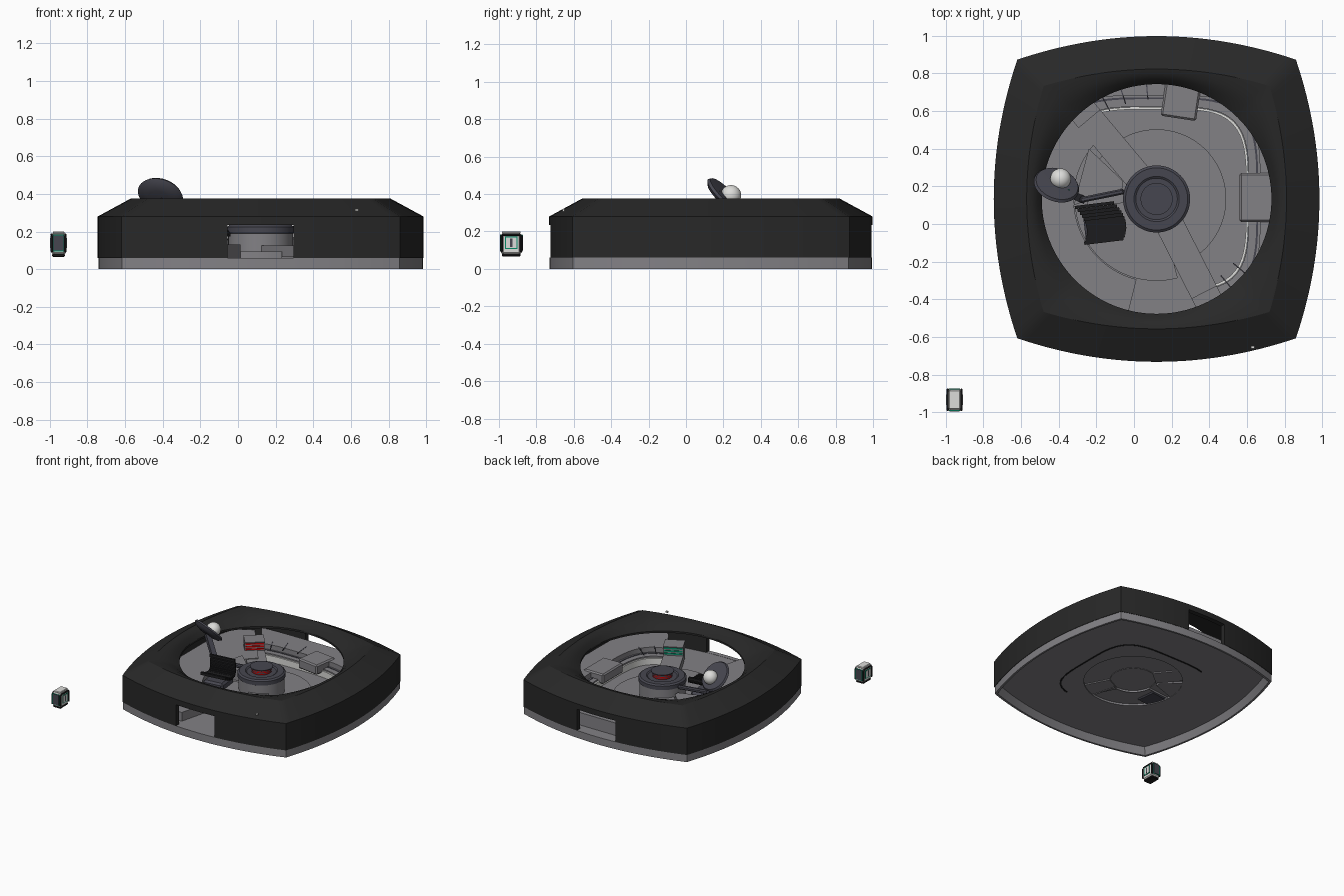
import bpy, bmesh, math
from mathutils import Vector, Matrix

if "Cube" in bpy.data.objects:
    bpy.data.objects.remove(bpy.data.objects["Cube"])

CX, CY = 0.12, 0.133          # centre of the station

def mat(name, c):
    m = bpy.data.materials.new(name)
    m.diffuse_color = (*c, 1)
    m.use_nodes = True
    m.node_tree.nodes["Principled BSDF"].inputs["Base Color"].default_value = m.diffuse_color
    return m

SHELL = mat("charcoal shell", (0.021, 0.021, 0.021))
GREY = mat("mid grey", (0.225, 0.22, 0.235))
SLATE = mat("blue slate", (0.062, 0.062, 0.08))
BLACK = mat("black", (0.012, 0.012, 0.013))
WHITE = mat("off white", (0.72, 0.72, 0.70))
RED = mat("red", (0.6, 0.0, 0.0))
GREEN = mat("green", (0.0, 0.25, 0.13))

def smooth_ob(ob):
    bpy.ops.object.select_all(action='DESELECT')
    ob.select_set(True)
    bpy.context.view_layer.objects.active = ob
    bpy.ops.object.shade_smooth_by_angle(angle=math.radians(30))

def finish(name, bm, m, smooth=True):
    bmesh.ops.recalc_face_normals(bm, faces=bm.faces)
    me = bpy.data.meshes.new(name)
    bm.to_mesh(me)
    bm.free()
    ob = bpy.data.objects.new(name, me)
    bpy.context.collection.objects.link(ob)
    me.materials.append(m)
    if smooth:
        smooth_ob(ob)
    return ob

def box(name, loc, size, m, rot=0.0, bevel=0.0, matrix=None):
    bm = bmesh.new()
    bmesh.ops.create_cube(bm, size=1)
    bmesh.ops.scale(bm, vec=size, verts=bm.verts)
    if bevel:
        bmesh.ops.bevel(bm, geom=bm.edges[:], offset=bevel, segments=1, affect='EDGES')
    bm.transform(matrix or Matrix.Translation(loc) @ Matrix.Rotation(rot, 4, 'Z'))
    return finish(name, bm, m, False)

def loft(name, loops, m, closed=True, bottom=False, top=False):
    """Skin equal-length point loops; closed joins last loop to first."""
    bm = bmesh.new()
    rows = [[bm.verts.new(p) for p in lp] for lp in loops]
    n = len(rows[0])
    pairs = list(zip(rows, rows[1:])) + ([(rows[-1], rows[0])] if closed else [])
    for a, b in pairs:
        for i in range(n):
            j = (i + 1) % n
            bm.faces.new((a[i], a[j], b[j], b[i]))
    if bottom:
        bm.faces.new(rows[0])
    if top:
        bm.faces.new(rows[-1])
    return finish(name, bm, m)

# outlines -----------------------------------------------------------------
def pillow(corner, mid, z):
    pts = []
    for k in range(4):
        for i in range(32):
            t = -1 + i / 16
            v = Vector((mid - (mid - corner) * t * t, corner * t, z))
            v.rotate(Matrix.Rotation(k * math.pi / 2, 3, 'Z'))
            pts.append(v + Vector((CX, CY, 0)))
    return pts

ANG = [math.atan2(p.y - CY, p.x - CX) for p in pillow(0.74, 0.87, 0)]

def circle(r, z):
    return [Vector((CX + r * math.cos(a), CY + r * math.sin(a), z)) for a in ANG]

def blend(a, b, f, z):
    return [Vector((*p.lerp(q, f).xy, z)) for p, q in zip(a, b)]

def rsq(h, n=4):
    return lambda a: h / (abs(math.cos(a)) ** n + abs(math.sin(a)) ** n) ** (1 / n)

def R(r):
    return lambda a: r

def sector(name, fin, fout, a0, a1, z0, z1, m, steps=48):
    """Slice between two polar outlines, standing on the floor (no underside)."""
    bm = bmesh.new()
    rows = []
    for i in range(steps + 1):
        a = math.radians(a0 + (a1 - a0) * i / steps)
        rows.append([bm.verts.new((CX + f(a) * math.cos(a), CY + f(a) * math.sin(a), z))
                     for f, z in ((fin, z0), (fin, z1), (fout, z1), (fout, z0))])
    for a, b in zip(rows, rows[1:]):
        for i in range(3):
            bm.faces.new((a[i], a[i + 1], b[i + 1], b[i]))
    bm.faces.new(rows[0])
    bm.faces.new(rows[-1])
    ob = finish(name, bm, m)
    if ob.data.polygons[1].normal.z < 0:
        ob.data.flip_normals()
    return ob

# outer shell with round roof opening and two doorways ------------------------
top, hole = pillow(0.60, 0.69, 0.375), circle(0.61, 0.31)
shell = loft("outer_shell", [
    pillow(0.74, 0.865, 0.06), pillow(0.74, 0.865, 0.28), top,
    blend(top, hole, 0.35, 0.369), blend(top, hole, 0.7, 0.346), hole,
    circle(0.61, 0.295), pillow(0.70, 0.825, 0.27), pillow(0.70, 0.825, 0.06)], SHELL)
cutter = box("doorway_cutter", (CX, CY, 0.1375), (0.35, 2.2, 0.195), SHELL)
cutter.hide_render = True
mod = shell.modifiers.new("doorways", 'BOOLEAN')
mod.object, mod.operation, mod.solver = cutter, 'DIFFERENCE', 'EXACT'
bpy.context.view_layer.objects.active = shell
bpy.ops.object.modifier_apply(modifier=mod.name)
smooth_ob(shell)
bpy.data.objects.remove(cutter)

# base skirt and floor
loft("base_skirt", [pillow(0.737, 0.862, 0), pillow(0.737, 0.862, 0.06),
                    pillow(0.70, 0.825, 0.06), pillow(0.722, 0.847, 0)], GREY)
loft("floor", [pillow(0.72, 0.845, 0.058), circle(0.37, 0.058), circle(0.37, 0.074)],
     GREY, False, False, True)

# centre table with a lit stack under a small cap
loft("table_pedestal", [circle(0.172, 0.07), circle(0.172, 0.19)], GREY, False)
loft("table_top", [circle(0.172, 0.19), circle(0.178, 0.193), circle(0.178, 0.225),
                   circle(0.165, 0.235), circle(0.12, 0.235), circle(0.11, 0.228)],
     SLATE, False, False, True)
for k in range(3):
    z = 0.233 + k * 0.013
    loft("table_light", [circle(0.075, z), circle(0.075, z + 0.007)], RED, False)
loft("table_cap", [circle(0.07, 0.228), circle(0.07, 0.267), circle(0.085, 0.267),
                   circle(0.085, 0.273)], SLATE, False, False, True)

# left raised deck, lower ledge and triangular counter
sector("left_deck", R(0.44), rsq(0.76, 6), 128, 256, 0.058, 0.13, GREY)
sector("left_ledge", R(0.17), R(0.435), 186, 285, 0.058, 0.095, GREY)
bm = bmesh.new()
tri = [(-0.24, 0.40), (-0.32, 0.10), (-0.06, 0.19), (-0.06, 0.23)]
f = bm.faces.new([bm.verts.new((x, y, 0.06)) for x, y in tri])
ex = bmesh.ops.extrude_face_region(bm, geom=[f])
bmesh.ops.translate(bm, vec=(0, 0, 0.10), verts=[v for v in ex["geom"] if isinstance(v, bmesh.types.BMVert)])
finish("corner_counter", bm, GREY, False)

# right hand couch: seat, back and light trim
sector("couch_seat", rsq(0.49), rsq(0.55), -58, 125, 0.058, 0.12, GREY)
sector("couch_back", rsq(0.55), rsq(0.76, 6), -58, 125, 0.058, 0.16, GREY)
sector("couch_trim", rsq(0.476), rsq(0.488), -58, 125, 0.058, 0.11, WHITE)
sector("couch_groove", rsq(0.53), rsq(0.54), -58, 125, 0.11, 0.123, SLATE)
under = sector("under_groove", rsq(0.455), rsq(0.465), -58, 125, 0.055, 0.0575, BLACK, 96)
under.data.flip_normals()
for a in (-50, -40, 95, 108, 118):
    r = math.radians(a)
    box("couch_seam", (CX + 0.6 * math.cos(r), CY + 0.6 * math.sin(r), 0.159),
        (0.14, 0.006, 0.006), SLATE, r)
box("side_table_back", (0.25, 0.66, 0.13), (0.19, 0.20, 0.08), GREY, -0.15, 0.01)
box("side_table_right", (0.65, 0.14, 0.13), (0.18, 0.26, 0.08), GREY, 0, 0.01)

# two low walkways ending in striped risers under the roof edge
for a, m in ((130, RED), (-63, GREEN)):
    r = math.radians(a)
    d = Vector((math.cos(r), math.sin(r), 0))
    c = Vector((CX, CY, 0))
    box("walkway", c + d * 0.38 + Vector((0, 0, 0.095)), (0.44, 0.15, 0.06), GREY, r)
    box("riser", c + d * 0.63 + Vector((0, 0, 0.135)), (0.10, 0.15, 0.13), GREY, r)
    box("riser_lip", c + d * 0.62 + Vector((0, 0, 0.203)), (0.13, 0.15, 0.008), GREY, r)
    for k in range(3):
        box("riser_stripe", c + d * 0.578 + Vector((0, 0, 0.14 + k * 0.022)),
            (0.006, 0.14, 0.011), m, r)

# slatted lounger
for i in range(13):
    t = i / 12
    box("lounger_slat", (-0.21 + 0.14 * t * (1 - t) + 0.05 * t, 0.10 - 0.19 * t,
                         0.15 + 0.11 * (1 - t) ** 2 + 0.05 * t * t),
        (0.21, 0.017, 0.022), BLACK, 0.12)
box("lounger_base", (-0.18, 0.0, 0.105), (0.17, 0.18, 0.08), SLATE, 0.12, 0.015)
box("lounger_arm", (-0.17, 0.15, 0.20), (0.24, 0.03, 0.03), SLATE, 0.2, 0.008)

# tilted dish with white dome and its neck
n = Vector((0.25, 0.68, 0.69)).normalized()
tilt = n.to_track_quat('Z', 'Y').to_matrix().to_4x4()
dish = Matrix.Translation((-0.412, 0.205, 0.392)) @ tilt
prof = [(0.06, -0.03), (0.105, -0.018), (0.124, 0.0), (0.115, 0.014), (0.08, 0.016)]
loft("dish", [[dish @ Vector((r * math.cos(a), r * math.sin(a), z))
               for a in (2 * math.pi * i / 40 for i in range(40))] for r, z in prof],
     SLATE, False, True, True)
bm = bmesh.new()
bmesh.ops.create_uvsphere(bm, u_segments=28, v_segments=16, radius=0.055)
bm.transform(Matrix.Translation((-0.39, 0.24, 0.393)))
finish("dish_dome", bm, WHITE)
box("dish_light", (-0.35, 0.175, 0.412), (0.014, 0.014, 0.008), GREEN)
a, b = Vector((-0.27, 0.13, 0.13)), Vector((-0.41, 0.19, 0.37))
box("dish_neck", None, (0.04, 0.03, (b - a).length), SLATE,
    matrix=Matrix.Translation((a + b) / 2) @ (b - a).to_track_quat('Z', 'Y').to_matrix().to_4x4())

# small roof marker
box("roof_marker", (0.63, -0.655, 0.314), (0.018, 0.012, 0.012), WHITE)

# detached pod: pale chamfered body, dark frame posts, window plates
px, py, pz = -0.953, -0.934, 0.135
box("pod_core", (px, py, pz), (0.078, 0.112, 0.122), WHITE, 0, 0.014)
box("pod_top", (px, py, pz + 0.06), (0.062, 0.10, 0.012), WHITE, 0, 0.004)
box("pod_base", (px, py, pz - 0.061), (0.07, 0.10, 0.016), BLACK, 0, 0.005)
for sx in (-1, 1):
    box("pod_rail", (px + sx * 0.036, py, pz + 0.048), (0.014, 0.10, 0.012), BLACK, 0, 0.004)
    for sy in (-1, 1):
        box("pod_post", (px + sx * 0.036, py + sy * 0.052, pz), (0.014, 0.014, 0.09), BLACK, 0, 0.004)
for s in (-1, 1):
    for w, m, o in ((0.066, GREEN, 0.040), (0.055, WHITE, 0.042)):
        box("pod_side_plate", (px + s * o, py, pz + 0.004), (0.005, w, w), m)
    box("pod_side_bar", (px + s * 0.043, py, pz + 0.004), (0.005, 0.012, 0.045), SLATE)
    for w, m, o in ((0.058, GREEN, 0.057), (0.052, SLATE, 0.059)):
        box("pod_end_plate", (px, py + s * o, pz + 0.004), (w, 0.005, w + 0.03), m)
